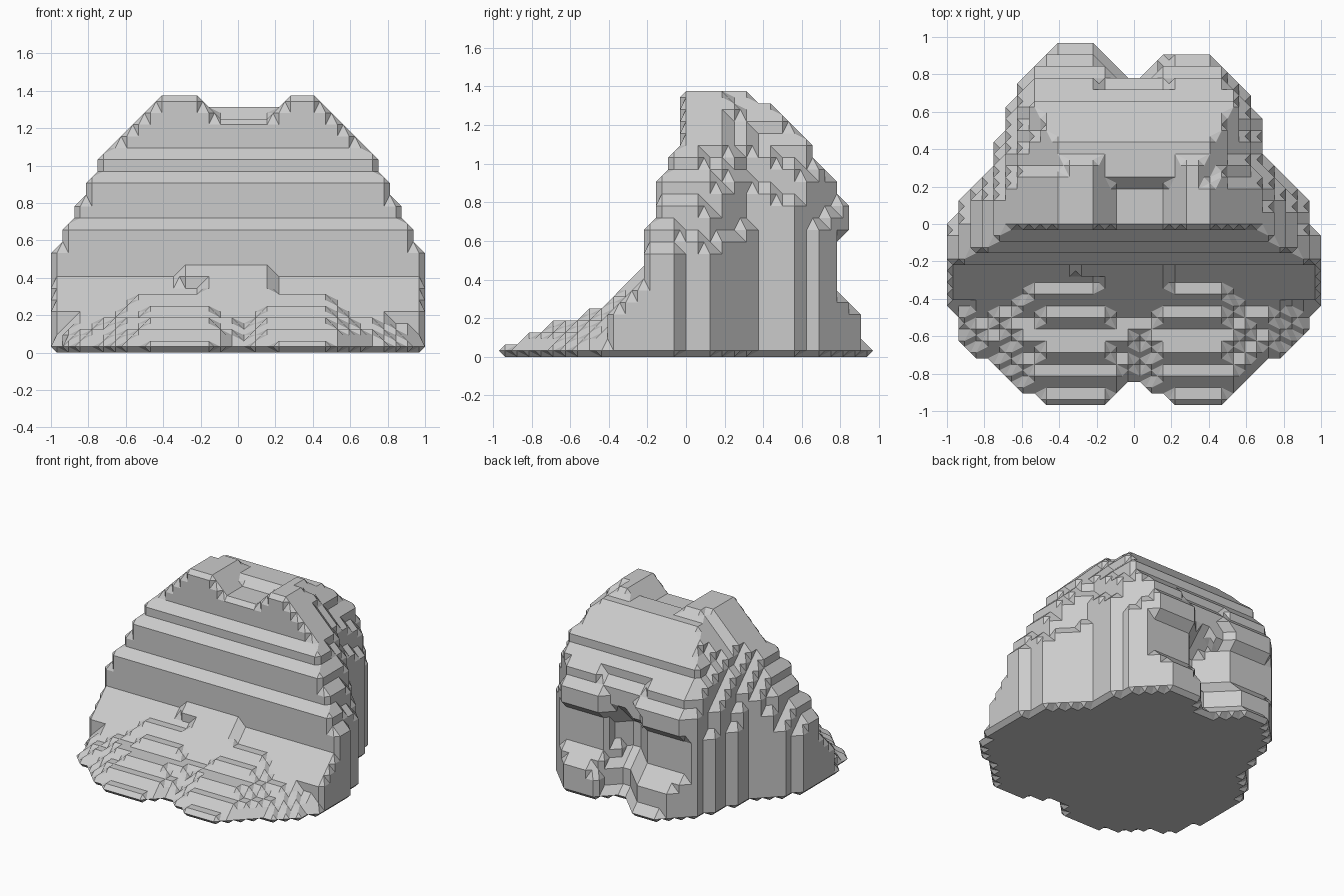
import bpy, bmesh, math
from itertools import product

if "Cube" in bpy.data.objects:
    bpy.data.objects.remove(bpy.data.objects["Cube"])

H = 0.0625                      # size of one step in the blocky rock
NX, NY, NZ = 32, 31, 22


def lerp(pts, t):
    """Piecewise-linear profile lookup."""
    if t <= pts[0][0]:
        return pts[0][1]
    for (a, u), (b, v) in zip(pts, pts[1:]):
        if t <= b:
            return u + (v - u) * (t - a) / (b - a)
    return pts[-1][1]


# Half width against height, and against depth for the right and left flanks
WIDTH = [(0, 1), (.47, 1), (.6, .94), (.75, .88), (.9, .82), (1.0, .75), (1.1, .69),
         (1.16, .63), (1.25, .55), (1.31, .48), (1.375, .4)]
RIGHT = [(-.5, .94), (-.4, 1), (-.06, 1), (0, .95), (.1, .94), (.35, .7), (.56, .69),
         (.7, .6), (.9, .4), (.92, .38), (.925, -1)]
LEFT = [(-.5, .96), (-.4, 1), (-.06, 1), (.1, .94), (.35, .75), (.56, .69),
        (.75, .62), (.91, .47), (1, .28)]
# Front: lobed foot outline, foot setback by height, then the stepped wall
FOOT = [(-1, -.38), (-.94, -.62), (-.47, -.97), (-.16, -.97), (.03, -.83),
        (.2, -.97), (.47, -.97), (.94, -.55), (1, -.36)]
SETBACK = [(.03, 0), (.09, .09), (.16, .25), (.22, .43), (.28, .54), (.34, .8), (.36, 5)]
WALL = [(.22, -.42), (.41, -.23), (.47, -.19), (.66, -.19), (.72, -.13), (.91, -.13),
        (.97, -.08), (1.03, -.08), (1.09, -.02), (1.375, -.02)]
# Back: depth by height, cleft between the two rear lobes and its strength
BACK = [(.03, .97), (.09, .91), (.22, .9), (.36, .78), (.6, .78), (.66, .84),
        (.78, .84), (.88, .77), (1.0, .69), (1.12, .62), (1.2, .57), (1.31, .44),
        (1.375, .31)]
CLEFT = [(-.22, 0), (-.03, .18), (.03, .18), (.18, 0)]
CLEFT_AMT = [(0, 1), (.5, 1), (.75, .4), (1.0, 0)]


def inside(i, j, k):
    if not (0 <= i < NX and 0 <= j < NY and 0 <= k < NZ):
        return False
    x, y, z = (i - 15.5) * H, (j - 15) * H, (k + .5) * H
    # front foot and wall
    wall = lerp(WALL, z)
    if .4 < z < .46 and -.3 < x < .18 or .2 < z < .4 and -.16 < x < .16:
        wall -= H
    foot = lerp(FOOT, x) + lerp(SETBACK, z)
    if y < min(wall, foot):
        return False
    # back with its cleft
    if y > lerp(BACK, z) - lerp(CLEFT, x) * lerp(CLEFT_AMT, z):
        return False
    # flanks, rounded towards the top and back
    flank = lerp(RIGHT if x > 0 else LEFT, y)
    if abs(x) > 1 - math.hypot(1 - lerp(WIDTH, z), 1 - flank):
        return False
    # saddle between the two crests
    if z > 1.31 and -.18 < x < .25:
        return False
    if z > 1.25 and -.1 < x < .16 and y < .2:
        return False
    return True


solid = {c for c in product(range(NX), range(NY), range(NZ)) if inside(*c)}

# Corner loops of the six faces of a cell, counter-clockwise from outside
CELL_FACES = []
for a, s in product(range(3), (0, 1)):
    loop = []
    for u, v in ((0, 0), (1, 0), (1, 1), (0, 1)):
        p = [0, 0, 0]
        p[a], p[(a + 1) % 3], p[(a + 2) % 3] = s, u, v
        loop.append(tuple(p))
    CELL_FACES.append(loop if s else loop[::-1])

# Chamfered skin: join edge midpoints between solid and empty samples
bm = bmesh.new()
verts = {}


def vert(key):
    if key not in verts:
        x, y, z = (c / 2 for c in key)
        verts[key] = bm.verts.new(((x - 15.5) * H, (y - 15) * H, (z + .5) * H))
    return verts[key]


for cell in product(range(-1, NX), range(-1, NY), range(-1, NZ)):
    link = {}
    for face in CELL_FACES:
        pts = [tuple(c + o for c, o in zip(cell, off)) for off in face]
        full = [p in solid for p in pts]
        if all(full) or not any(full):
            continue
        for n in range(4):
            if not full[n] and full[(n + 1) % 4]:
                m = (n + 1) % 4
                start = tuple(p + q for p, q in zip(pts[n], pts[m]))
                while full[(m + 1) % 4]:
                    m = (m + 1) % 4
                end = tuple(p + q for p, q in zip(pts[m], pts[(m + 1) % 4]))
                link[start] = end
    while link:
        first, nxt = link.popitem()
        loop = [first]
        while nxt != first:
            loop.append(nxt)
            nxt = link.pop(nxt)
        try:
            bm.faces.new([vert(p) for p in loop])
        except ValueError:
            pass

# Merge coplanar facets into large flat ones
bmesh.ops.triangulate(bm, faces=bm.faces[:])
bmesh.ops.recalc_face_normals(bm, faces=bm.faces[:])
bmesh.ops.dissolve_limit(bm, angle_limit=.01, verts=bm.verts[:], edges=bm.edges[:])

mesh = bpy.data.meshes.new("boulder")
bm.to_mesh(mesh)
bm.free()
boulder = bpy.data.objects.new("boulder", mesh)
bpy.context.collection.objects.link(boulder)
